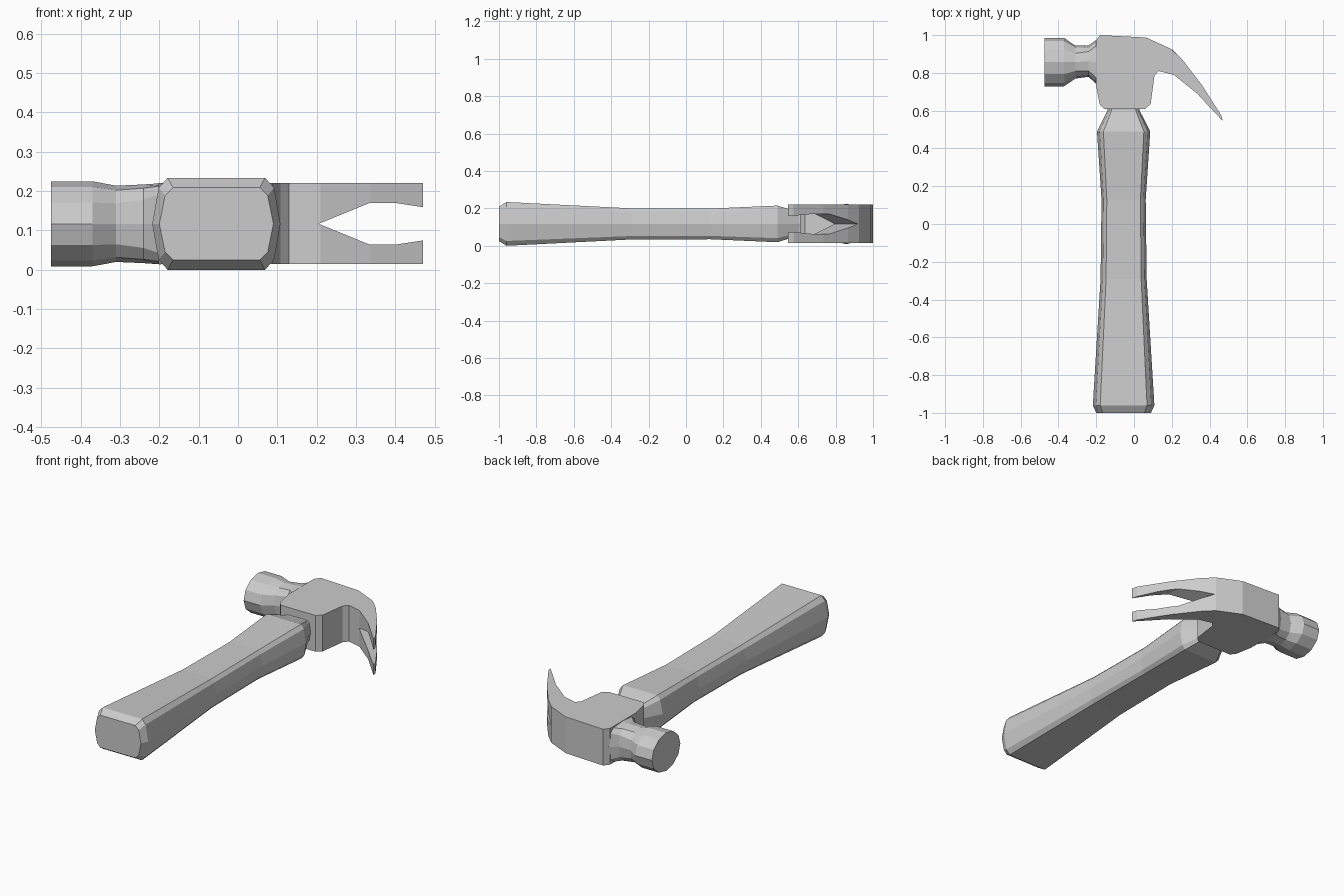
import bpy, bmesh
from math import cos, sin, pi, copysign

if "Cube" in bpy.data.objects:
    bpy.data.objects.remove(bpy.data.objects["Cube"])

ZC = 0.117          # mid height of the hammer
HX, HY = -0.055, 0.86   # handle axis x, striking-face axis y


def finish(name, bm):
    bmesh.ops.recalc_face_normals(bm, faces=bm.faces)
    me = bpy.data.meshes.new(name)
    bm.to_mesh(me)
    bm.free()
    ob = bpy.data.objects.new(name, me)
    bpy.context.collection.objects.link(ob)
    return ob


def loft(name, rings):
    bm = bmesh.new()
    loops = [[bm.verts.new(p) for p in r] for r in rings]
    n = len(loops[0])
    for a, b in zip(loops, loops[1:]):
        for i in range(n):
            j = (i + 1) % n
            bm.faces.new((a[i], a[j], b[j], b[i]))
    bm.faces.new(loops[0])
    bm.faces.new(loops[-1])
    return finish(name, bm)


# Handle: ten-sided section swept along y
def handle_ring(y, w, h):
    pts = [(1, 0), (.90, .78), (.76, 1), (-.76, 1), (-.90, .78),
           (-1, 0), (-.90, -.78), (-.76, -1), (.76, -1), (.90, -.78)]
    return [(HX + w * u, y, ZC + h * v) for u, v in pts]


loft("handle", [handle_ring(*s) for s in (
    (-1.0, .145, .092), (-.96, .163, .117), (-.29, .122, .083),
    (.13, .117, .082), (.49, .141, .098), (.60, .085, .062), (.66, .08, .06))])


# Striking face and neck: twelve-sided rings along x, squarer near the body
def poll_ring(x, y, ry, rz, power):
    def f(v):
        return copysign(abs(v) ** power, v) if abs(v) > 1e-6 else 0
    return [(x, y + ry * f(cos(i * pi / 6)), ZC + rz * f(sin(i * pi / 6)))
            for i in range(12)]


loft("striking_face", [poll_ring(*s) for s in (
    (-.475, .857, .128, .108, 1), (-.37, .857, .128, .108, 1),
    (-.31, .857, .087, .097, .9), (-.24, .862, .083, .100, .7),
    (-.198, .858, .118, .103, .45), (-.15, .858, .118, .100, .45))])

# Head body and curved claw: one side profile extruded through z
profile = [(-.18, 1.0), (.065, .987), (.20, .925), (.26, .865), (.36, .735),
           (.462, .575), (.470, .545), (.335, .69), (.21, .79), (.13, .81),
           (.108, .785), (.088, .635), (.06, .61), (-.16, .61), (-.182, .635),
           (-.202, .74), (-.202, .97)]
head = loft("claw_head", [[(x, y, z) for x, y in profile] for z in (.015, .221)])

# Nail slot: tapered cutter between the claws
half = [(.335, .053), (.40, .053), (.472, .042), (.60, .042)]
slot = [(.205, 0)] + half + [(x, -d) for x, d in reversed(half)]
cutter = loft("slot_cutter", [[(x, y, ZC + d) for x, d in slot] for y in (.3, 1.2)])
cutter.hide_render = True
mod = head.modifiers.new("slot", "BOOLEAN")
mod.operation = "DIFFERENCE"
mod.solver = "EXACT"
mod.object = cutter
bpy.context.view_layer.objects.active = head
bpy.ops.object.modifier_apply(modifier=mod.name)
bpy.data.objects.remove(cutter)
